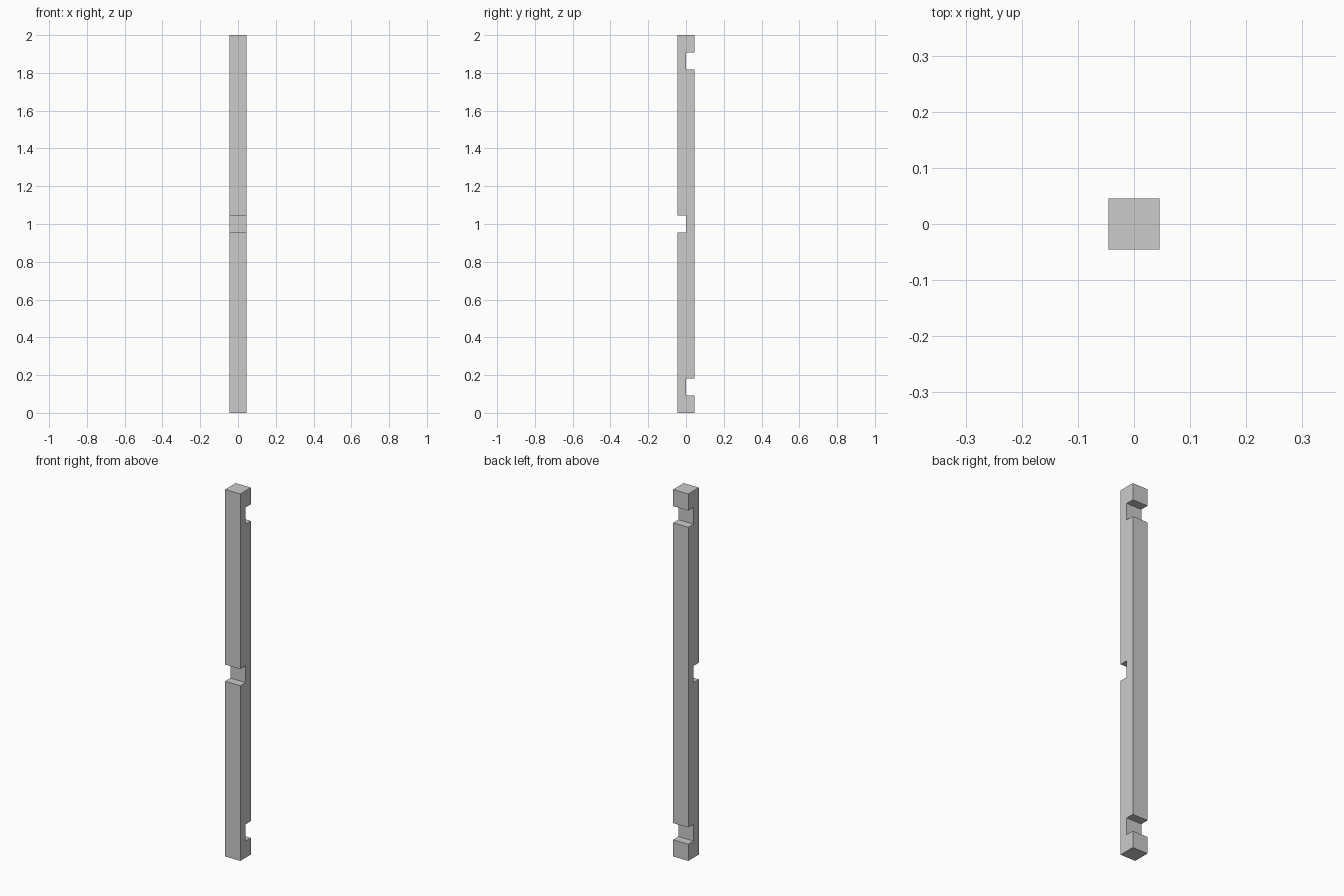
import bpy
import bmesh

if "Cube" in bpy.data.objects:
    bpy.data.objects.remove(bpy.data.objects["Cube"])

U = 2 / 22          # beam thickness, also the notch height
H = U / 2           # half thickness, also the notch depth


def notch(side, z0):
    """Profile points of a half-depth notch, listed upwards."""
    y = side * H
    return [(y, z0), (0, z0), (0, z0 + U), (y, z0 + U)]


# Side profile: back edge upwards, then front edge downwards
back = [(H, 0)] + notch(1, U) + notch(1, 2 - 2 * U) + [(H, 2)]
front = [(-H, 0)] + notch(-1, 1 - H) + [(-H, 2)]
profile = back + front[::-1]

# Notched post: profile extruded across x
bm = bmesh.new()
face = bm.faces.new([bm.verts.new((-H, y, z)) for y, z in profile])
ext = bmesh.ops.extrude_face_region(bm, geom=[face], use_keep_orig=True)
new_verts = [g for g in ext["geom"] if isinstance(g, bmesh.types.BMVert)]
bmesh.ops.translate(bm, verts=new_verts, vec=(U, 0, 0))
bmesh.ops.recalc_face_normals(bm, faces=bm.faces)

mesh = bpy.data.meshes.new("notched_post")
bm.to_mesh(mesh)
bm.free()
post = bpy.data.objects.new("notched_post", mesh)
bpy.context.collection.objects.link(post)
